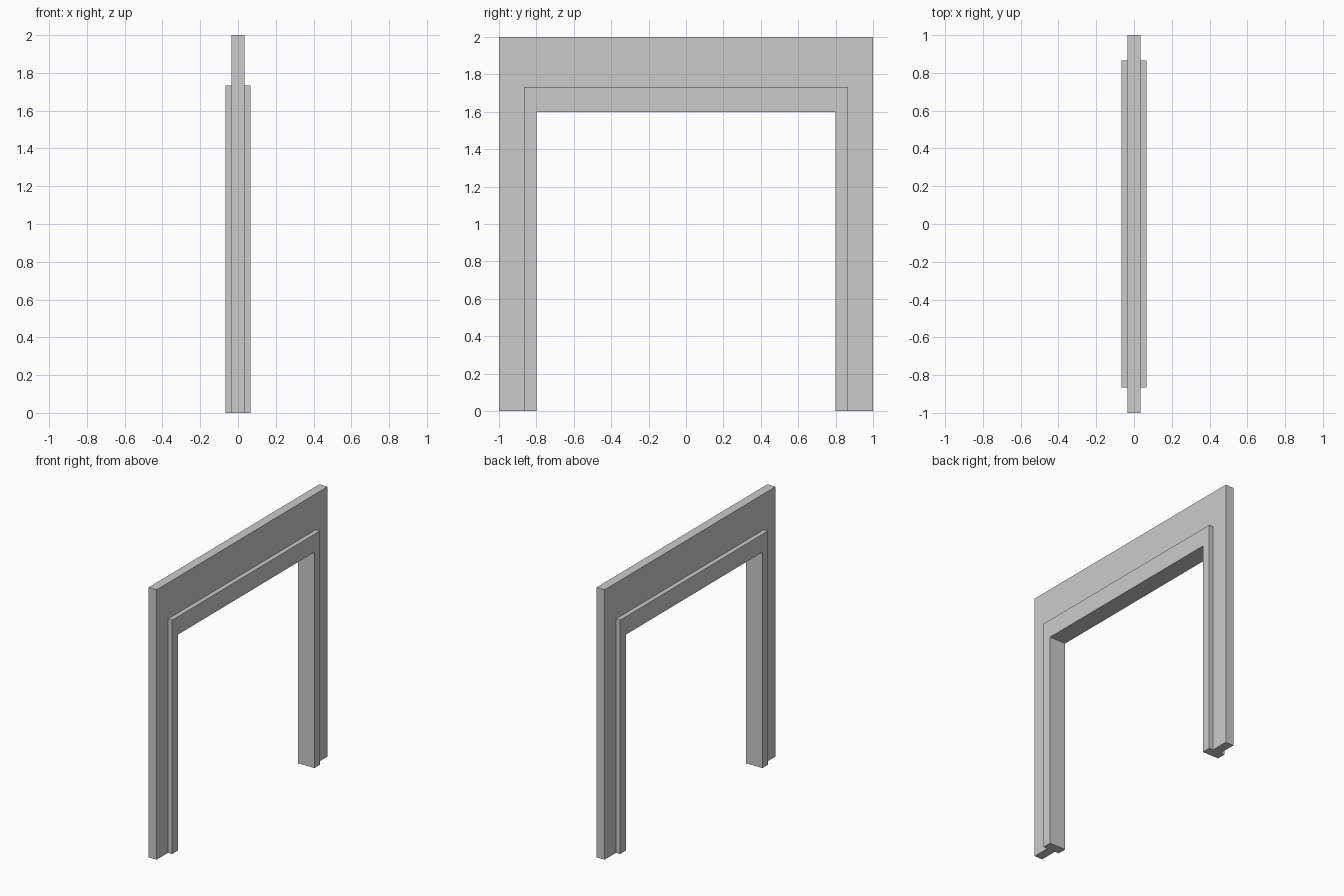
import bpy, bmesh

if "Cube" in bpy.data.objects:
    bpy.data.objects.remove(bpy.data.objects["Cube"])

# Cross-section of the door surround: (x, half width in y, height in z)
half = [(0.0333, 1.0, 2.0),        # outer edge of wall panel
        (0.0333, 0.8667, 1.7333),  # panel meets raised casing
        (0.0667, 0.8667, 1.7333),  # outer edge of casing
        (0.0667, 0.8, 1.6)]        # opening edge
section = half + [(-x, y, z) for x, y, z in reversed(half)]


def sweep_arch(name, section):
    """Sweep a closed section up one jamb, over the head and down the other."""
    bm = bmesh.new()
    stations = [(-1, 0), (-1, 1), (1, 1), (1, 0)]
    rings = [[bm.verts.new((x, sy * y, sz * z)) for x, y, z in section]
             for sy, sz in stations]
    n = len(section)
    for a, b in zip(rings, rings[1:]):
        for i in range(n):
            j = (i + 1) % n
            bm.faces.new((a[i], a[j], b[j], b[i]))
    # Feet of the two jambs
    bm.faces.new(rings[0])
    bm.faces.new(rings[-1])
    bmesh.ops.recalc_face_normals(bm, faces=bm.faces)
    mesh = bpy.data.meshes.new(name)
    bm.to_mesh(mesh)
    bm.free()
    obj = bpy.data.objects.new(name, mesh)
    bpy.context.collection.objects.link(obj)
    return obj


# Wall panel with casing raised on both faces
sweep_arch("door_frame", section)
